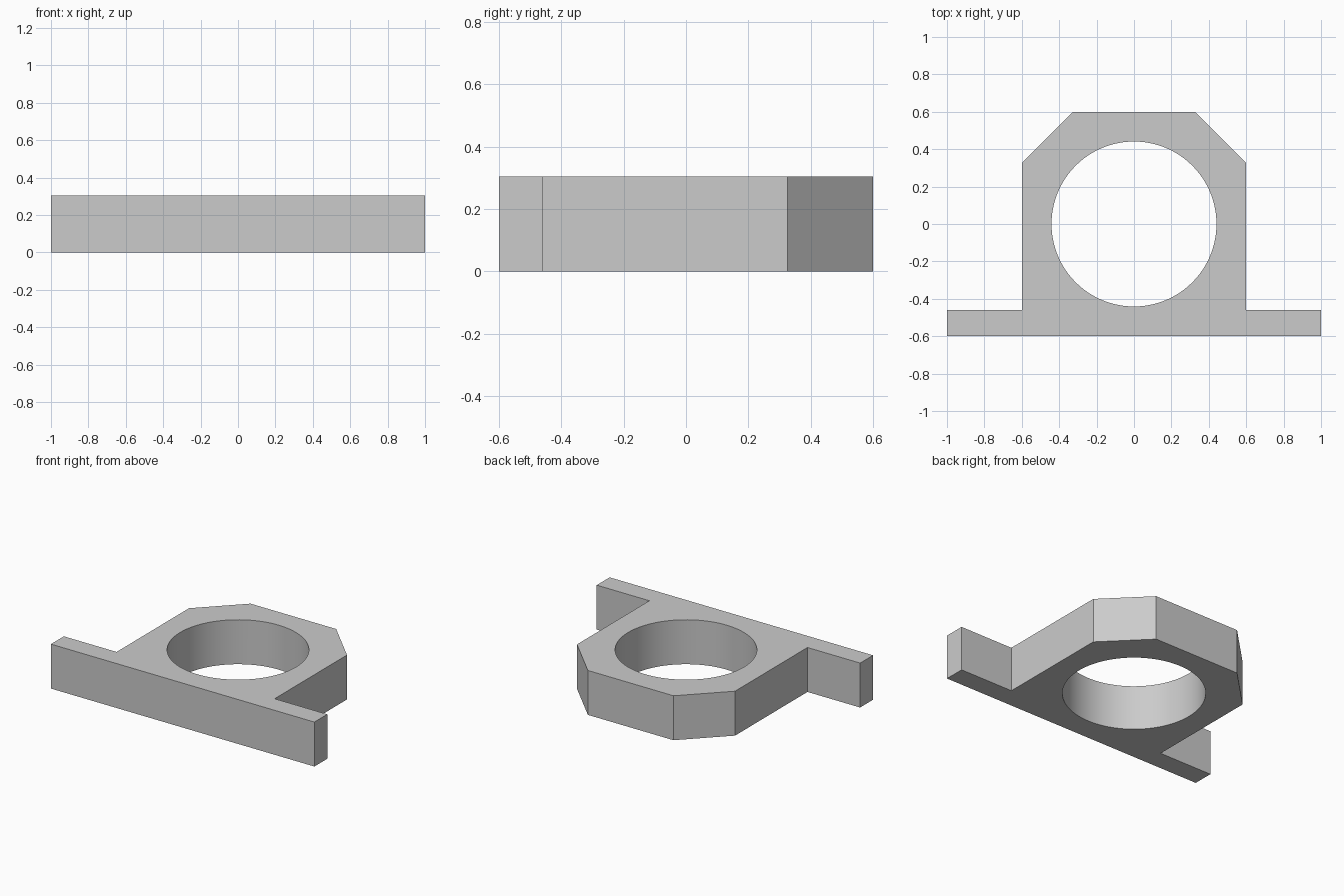
import bpy
import bmesh
import math
from mathutils import Vector

HEIGHT = 0.305
BORE_RADIUS = 0.441

default_cube = bpy.data.objects.get("Cube")
if default_cube:
    bpy.data.objects.remove(default_cube, do_unlink=True)

# Plain grey for the whole bracket
grey = bpy.data.materials.new("plain_grey")
grey.use_nodes = True
colour = (0.6, 0.6, 0.6, 1.0)
grey.diffuse_color = colour
grey.node_tree.nodes["Principled BSDF"].inputs["Base Color"].default_value = colour

# Outline: half profile from the flange tip round to the chamfered back, mirrored
half = [(1.0, -0.6), (1.0, -0.46), (0.6, -0.46), (0.6, 0.325), (0.325, 0.6)]
outline = half + [(-x, y) for x, y in reversed(half)]

# Body: extrude the outline upward
bm = bmesh.new()
base = bm.faces.new([bm.verts.new((x, y, 0)) for x, y in outline])
top = bmesh.ops.extrude_face_region(bm, geom=[base])
top_verts = [g for g in top["geom"] if isinstance(g, bmesh.types.BMVert)]
bmesh.ops.translate(bm, verts=top_verts, vec=Vector((0, 0, HEIGHT)))
bmesh.ops.recalc_face_normals(bm, faces=bm.faces)
mesh = bpy.data.meshes.new("ring_bracket")
bm.to_mesh(mesh)
bm.free()
mesh.materials.append(grey)
bracket = bpy.data.objects.new("ring_bracket", mesh)
bpy.context.collection.objects.link(bracket)

# Bore: round cutter through the body
bpy.ops.mesh.primitive_cylinder_add(vertices=96, radius=BORE_RADIUS,
                                    depth=1, location=(0, 0, HEIGHT / 2))
cutter = bpy.context.object
cutter.name = "bore_cutter"
cutter.hide_render = True
cutter.data.materials.append(grey)

bore = bracket.modifiers.new("bore", 'BOOLEAN')
bore.operation = 'DIFFERENCE'
bore.solver = 'EXACT'
bore.object = cutter

bpy.ops.object.select_all(action='DESELECT')
bracket.select_set(True)
bpy.context.view_layer.objects.active = bracket
bpy.ops.object.modifier_apply(modifier=bore.name)
bpy.data.objects.remove(cutter, do_unlink=True)

# Smooth bore wall, crisp edges elsewhere
bpy.ops.object.shade_smooth_by_angle(angle=math.radians(30))
